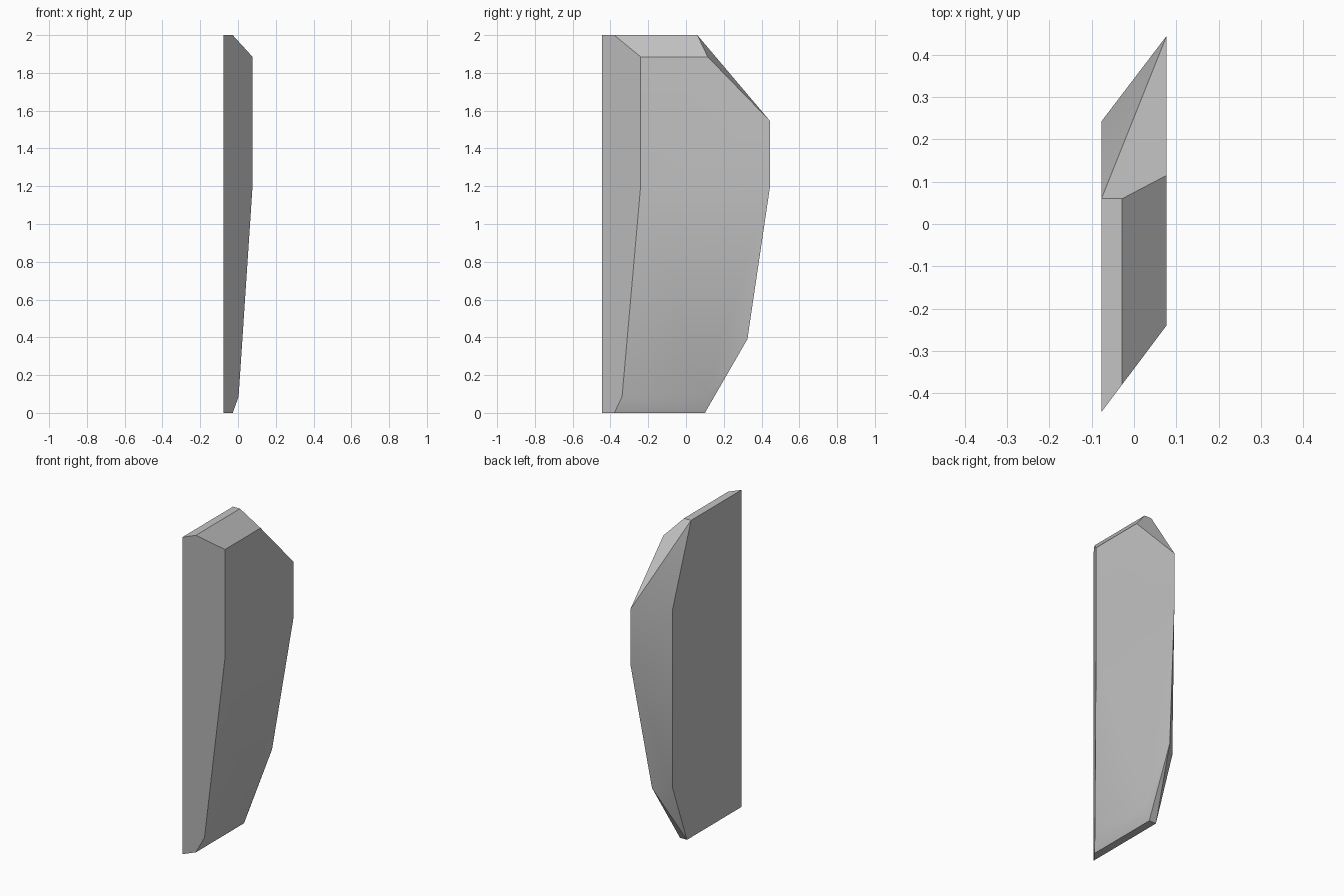
import bpy
import bmesh

cube = bpy.data.objects.get("Cube")
if cube:
    bpy.data.objects.remove(cube, do_unlink=True)

INNER, OUTER, RIM, FOOT = -0.077, 0.077, -0.028, 0.003
FRONT, REAR, TOP = -0.445, 0.445, 2.0


def bevel_y(x):
    """Depth of the slanted front face at a given x."""
    return FRONT + (x - INNER) * 1.33


# Corners, each named by a letter
corners = {
    # edge between slanted front and outer face, downwards
    "a": (RIM, bevel_y(RIM), TOP),
    "b": (OUTER, bevel_y(OUTER), 1.885),
    "c": (OUTER, bevel_y(OUTER), 1.2),
    "d": (FOOT, bevel_y(FOOT), 0.085),
    "e": (RIM, bevel_y(RIM), 0),
    # rear edge of the outer face, downwards
    "f": (RIM, 0.06, TOP),
    "g": (OUTER, 0.115, 1.885),
    "h": (OUTER, REAR, 1.545),
    "i": (OUTER, REAR, 1.2),
    "j": (0.01, 0.325, 0.39),
    "k": (RIM, 0.1, 0),
    # flat inner face
    "l": (INNER, FRONT, TOP),
    "m": (INNER, 0.06, TOP),
    "n": (INNER, 0.243, 1.51),
    "o": (INNER, 0.243, 0.38),
    "q": (INNER, 0.1, 0),
    "r": (INNER, FRONT, 0),
    # end of the soft fold above the foot
    "p": (FOOT, 0.1, 0.085),
}

faces = [
    "labcder",                                # slanted front
    "lafm", "abgf", "fghm",                   # top and its chamfers
    "bcihg", "cdpi", "pji", "pkj", "dekp",    # outer face
    "mhn", "nhio", "oij", "ojq", "qjk",       # rear
    "rekq", "lmnoqr",                         # bottom and inner face
]

bm = bmesh.new()
verts = {name: bm.verts.new(co) for name, co in corners.items()}
for face in faces:
    bm.faces.new([verts[name] for name in face])
bmesh.ops.recalc_face_normals(bm, faces=bm.faces)
mesh = bpy.data.meshes.new("faceted_panel")
bm.to_mesh(mesh)
bm.free()

panel = bpy.data.objects.new("faceted_panel", mesh)
bpy.context.collection.objects.link(panel)

# Plain grey surface
grey = bpy.data.materials.new("plain_grey")
grey.use_nodes = True
colour = (0.55, 0.55, 0.55, 1)
grey.diffuse_color = colour
grey.node_tree.nodes["Principled BSDF"].inputs["Base Color"].default_value = colour
mesh.materials.append(grey)

# Soft folds stay smooth, hard edges stay sharp
bpy.ops.object.select_all(action="DESELECT")
panel.select_set(True)
bpy.context.view_layer.objects.active = panel
bpy.ops.object.shade_smooth_by_angle()
